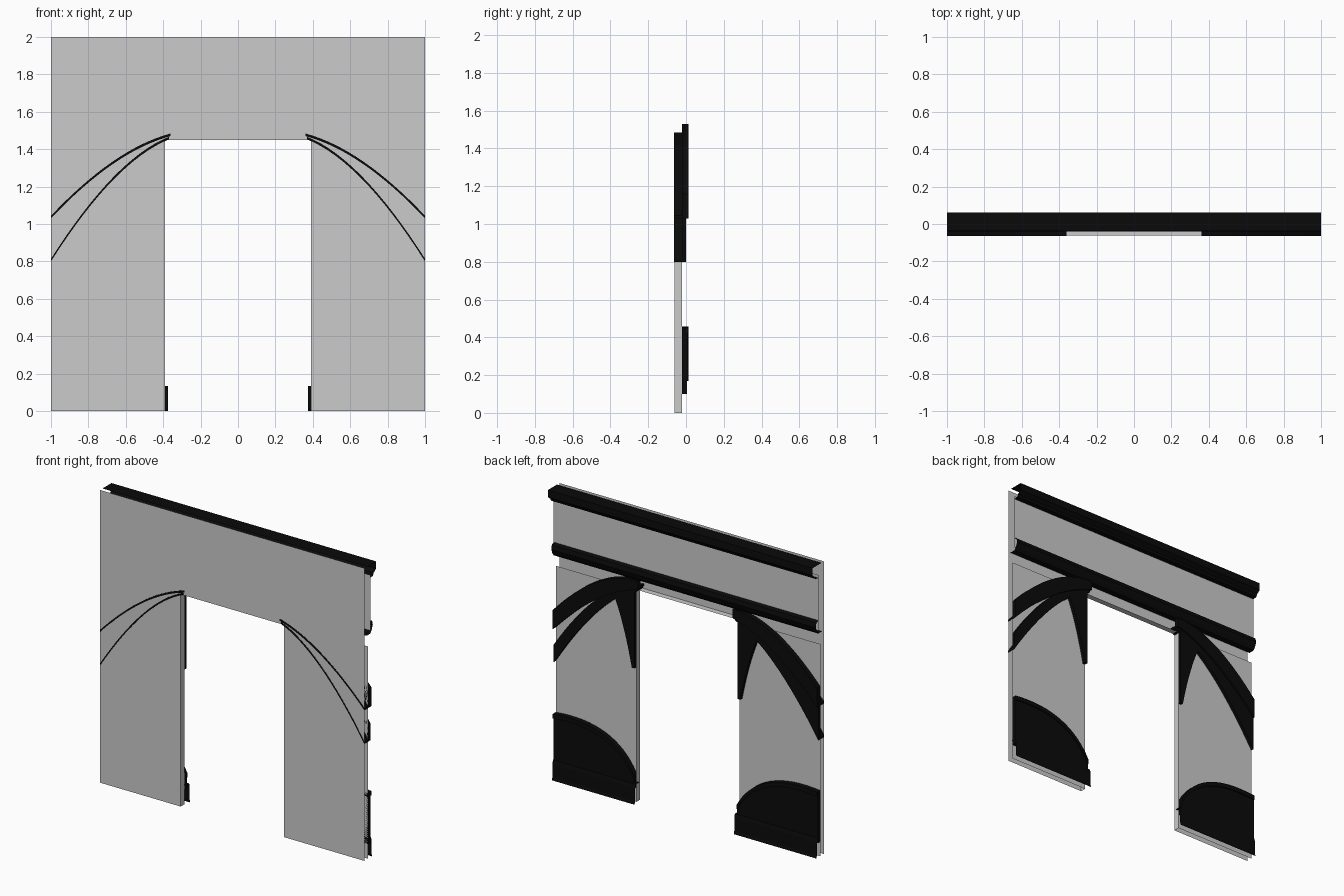
import bpy
import bmesh
from mathutils import Vector

if "Cube" in bpy.data.objects:
    bpy.data.objects.remove(bpy.data.objects["Cube"])

FRONT, BACK = -0.062, -0.022   # wall skins
DOOR, HEAD = 0.39, 1.45        # opening half width and height


def make_material(name, value):
    mat = bpy.data.materials.new(name)
    mat.use_nodes = True
    color = (value, value, value, 1)
    mat.diffuse_color = color
    mat.node_tree.nodes["Principled BSDF"].inputs["Base Color"].default_value = color
    return mat


plaster = make_material("grey plaster", 0.6)
trim = make_material("black trim", 0.003)


def finish(name, bm, mat):
    mesh = bpy.data.meshes.new(name)
    bm.to_mesh(mesh)
    bm.free()
    mesh.materials.append(mat)
    obj = bpy.data.objects.new(name, mesh)
    bpy.context.collection.objects.link(obj)
    return obj


def sheet(name, outline, y, mat):
    """Flat upright panel from an x, z outline."""
    bm = bmesh.new()
    bm.faces.new([bm.verts.new((x, y, z)) for x, z in outline])
    return finish(name, bm, mat)


def prism(name, outline, y0, y1, mat):
    """Closed solid from an x, z outline."""
    bm = bmesh.new()
    face = bm.faces.new([bm.verts.new((x, y0, z)) for x, z in outline])
    new = bmesh.ops.extrude_face_region(bm, geom=[face])["geom"]
    verts = [v for v in new if isinstance(v, bmesh.types.BMVert)]
    bmesh.ops.translate(bm, verts=verts, vec=(0, y1 - y0, 0))
    bmesh.ops.recalc_face_normals(bm, faces=bm.faces)
    return finish(name, bm, mat)


def moulding(name, profile, x0, x1, mat):
    """Open y, z profile swept along x, without end caps."""
    bm = bmesh.new()
    rows = [[bm.verts.new((x, y, z)) for y, z in profile] for x in (x0, x1)]
    for i in range(len(profile) - 1):
        bm.faces.new((rows[0][i], rows[0][i + 1], rows[1][i + 1], rows[1][i]))
    return finish(name, bm, mat)


def curve(a, c, b, steps=16):
    a, b, c = Vector(a), Vector(b), Vector(c)
    ts = [i / steps for i in range(steps + 1)]
    return [a * (1 - t) ** 2 + c * 2 * t * (1 - t) + b * t * t for t in ts]


def raised(points, dz):
    return [p + Vector((0, dz)) for p in points]


# Front skin with the doorway, and the upper back panel
sheet("front_wall", [(-1, 0), (-DOOR, 0), (-DOOR, HEAD), (DOOR, HEAD),
                     (DOOR, 0), (1, 0), (1, 2), (-1, 2)], FRONT, plaster)
sheet("upper_back_panel", [(-1, 1.55), (1, 1.55), (1, 1.93), (-1, 1.93)], 0, plaster)
moulding("door_head", [(FRONT, HEAD), (BACK, HEAD)], -DOOR, DOOR, plaster)

# Long mouldings
moulding("cornice", [(-0.035, 2), (0.062, 2), (0.062, 1.95), (0.035, 1.93),
                     (0.03, 1.915), (0, 1.91)], -1, 1, trim)
moulding("picture_rail", [(0, 1.62), (0.02, 1.61), (0.027, 1.58), (0.015, 1.55),
                          (0, 1.53), (-0.04, 1.53)], -1, 1, trim)

# Rib edges, from the doorway out to the wall end
upper_low = curve((0.36, 1.47), (0.66, 1.39), (1, 1.03))
upper_top = curve((0.36, 1.53), (0.66, 1.535), (1, 1.16))
lower_low = curve((0.37, 1.452), (0.66, 1.335), (1, 0.8))
lower_top = curve((0.37, 1.48), (0.66, 1.44), (1, 0.92))
door_curve = curve((0.55, 1.39), (0.47, 1.22), (0.41, 0.92))
base_curve = curve((1, 0.45), (0.55, 0.5), (DOOR, 0.2))

for side, s in (("left", 1), ("right", -1)):
    def flip(points):
        return [(s * p[0], p[1]) for p in points]

    # Back skin and door jamb
    sheet(side + "_back_panel", flip([(DOOR, 0), (1, 0), (1, HEAD), (DOOR, HEAD)]),
          BACK, plaster)
    bm = bmesh.new()
    bm.faces.new([bm.verts.new((s * DOOR, y, z)) for y, z in
                  ((FRONT, 0), (BACK, 0), (BACK, HEAD), (FRONT, HEAD))])
    finish(side + "_jamb", bm, plaster)

    # Arched ribs with a thin lip running through to the front
    prism(side + "_upper_rib", flip(upper_low + upper_top[::-1]), BACK, 0.012, trim)
    prism(side + "_lower_rib", flip(lower_low + lower_top[::-1]), BACK, 0, trim)
    for name, edge in (("upper", upper_low), ("lower", lower_low)):
        prism(f"{side}_{name}_lip", flip(edge + raised(edge, 0.014)[::-1]),
              FRONT - 0.002, BACK, trim)
    # Spandrel beside the doorway
    prism(side + "_spandrel", flip([(DOOR, 1.45)] + door_curve + [(DOOR, 0.92)]),
          BACK, 0, trim)

    # Curved base panel and skirting
    prism(side + "_base_panel", flip([(DOOR, 0.1), (1, 0.1)] + base_curve),
          BACK, 0.005, trim)
    prism(side + "_base_rim", flip(base_curve + raised(base_curve, -0.03)[::-1]),
          BACK, 0.012, trim)
    moulding(side + "_skirting", [(-0.03, 0.135), (0.008, 0.135), (0.014, 0.11),
                                  (0.014, 0.02), (0.02, 0)], s * 0.375, s, trim)

# The right pair of ribs is filled in between
prism("right_rib_infill", [(-p.x, p.y) for p in lower_top + upper_low[::-1]],
      BACK, 0, trim)
